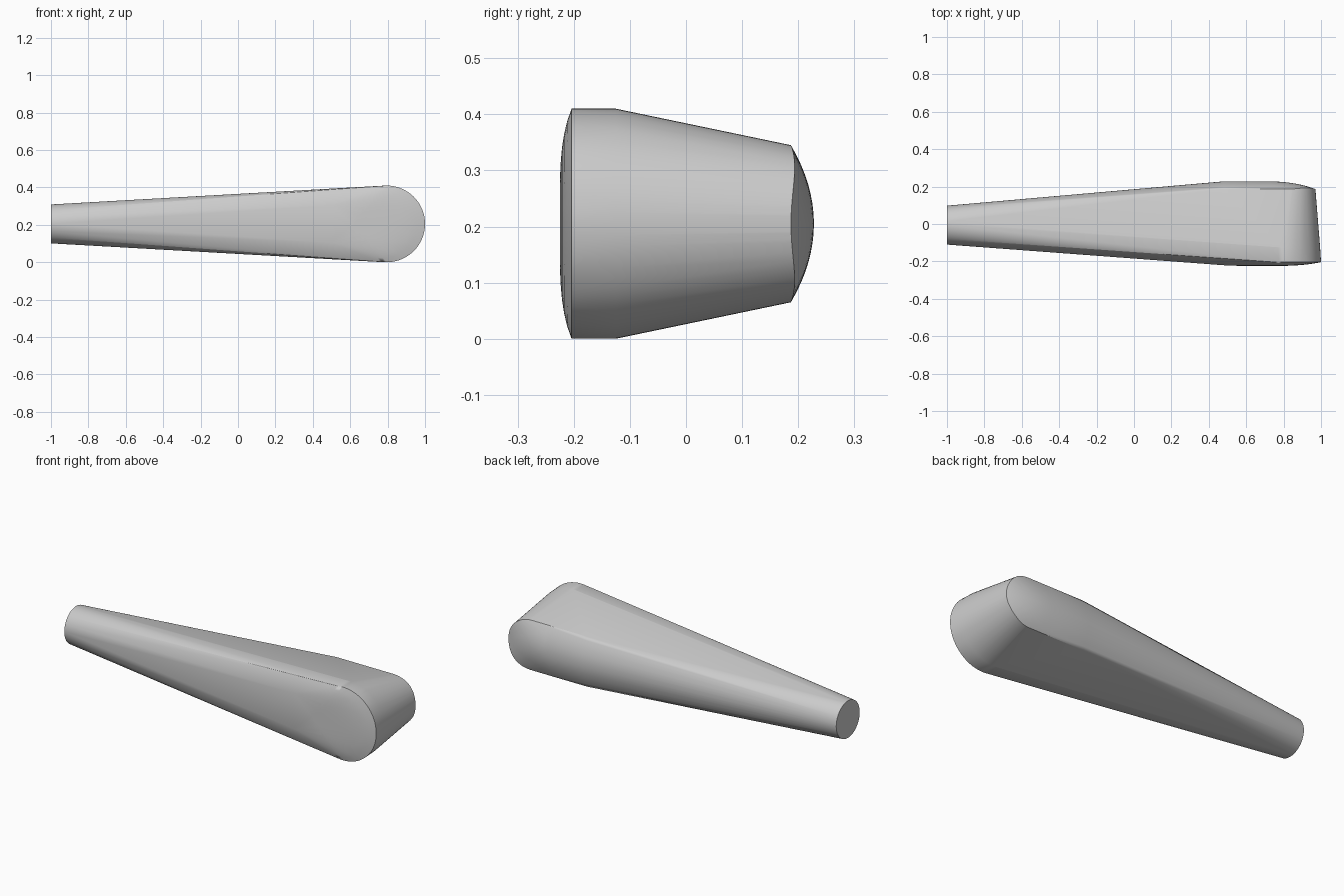
import bpy, bmesh
from math import sin, cos, pi, sqrt, radians

cube = bpy.data.objects.get("Cube")
if cube:
    bpy.data.objects.remove(cube)

MID = 0.205          # height of the centre line
SEG = 64


def circle_y(x, y, rx, rz, n=SEG):
    """Ring facing along y."""
    return [(x + rx * cos(2 * pi * i / n), y, MID + rz * sin(2 * pi * i / n))
            for i in range(n)]


points = []

# Thin round end of the handle
points += [(-1, -0.006 + 0.104 * cos(2 * pi * i / SEG), MID + 0.104 * sin(2 * pi * i / SEG))
           for i in range(SEG)]

# Wide rim of the head and the band behind it
points += circle_y(0.795, -0.204, 0.205, 0.205)
points += circle_y(0.79, -0.125, 0.205, 0.205)

# Shallow dome on the front of the head
for k in range(1, 9):
    s = k / 9
    points += circle_y(0.62 + 0.175 * s, -0.204 - 0.021 * (1 - s ** 4),
                       0.205 * s, 0.205 * s, 40)
points += [(0.5, -0.222, MID + side * 0.1) for side in (-1, 1)]

# Narrower rounded back, bulging like a barrel and closing at the nose
for k in range(25):
    x = 0.48 + 0.49 * sin(k / 24 * pi / 2)
    u = max(0, (x - 0.83) / 0.14)
    half = 0.14 * sqrt(max(0, 1 - u * u))
    bulge = 0.041 * (1 - max(0, (x - 0.7) / 0.27) ** 2.4)
    for j in range(-8, 9):
        t = j / 8
        points.append((x, 0.187 + bulge * (1 - (t * half / 0.14) ** 2), MID + half * t))
points += [(0.83 + 0.14 * cos(a), 0.187, MID + 0.14 * sin(a))
           for a in [pi * (i / 32 - 0.5) for i in range(33)]]

# Stretch one skin over all the sections
bm = bmesh.new()
for p in points:
    bm.verts.new(p)
bmesh.ops.remove_doubles(bm, verts=bm.verts[:], dist=0.0005)
hull = bmesh.ops.convex_hull(bm, input=bm.verts[:], use_existing_faces=False)
spare = {v for v in hull["geom_interior"] + hull["geom_unused"]
         if isinstance(v, bmesh.types.BMVert)}
bmesh.ops.delete(bm, geom=list(spare), context="VERTS")
bmesh.ops.recalc_face_normals(bm, faces=bm.faces[:])

mesh = bpy.data.meshes.new("tapered_handle")
bm.to_mesh(mesh)
bm.free()
handle = bpy.data.objects.new("tapered_handle", mesh)
bpy.context.collection.objects.link(handle)

# Plain grey
grey = bpy.data.materials.new("light_grey")
grey.use_nodes = True
colour = (0.6, 0.6, 0.6, 1)
grey.diffuse_color = colour
grey.node_tree.nodes["Principled BSDF"].inputs["Base Color"].default_value = colour
mesh.materials.append(grey)

# Smooth skin with crisp rims
bpy.ops.object.select_all(action="DESELECT")
handle.select_set(True)
bpy.context.view_layer.objects.active = handle
bpy.ops.object.shade_smooth_by_angle(angle=radians(30))
weighted = handle.modifiers.new("even_shading", "WEIGHTED_NORMAL")
weighted.keep_sharp = True
